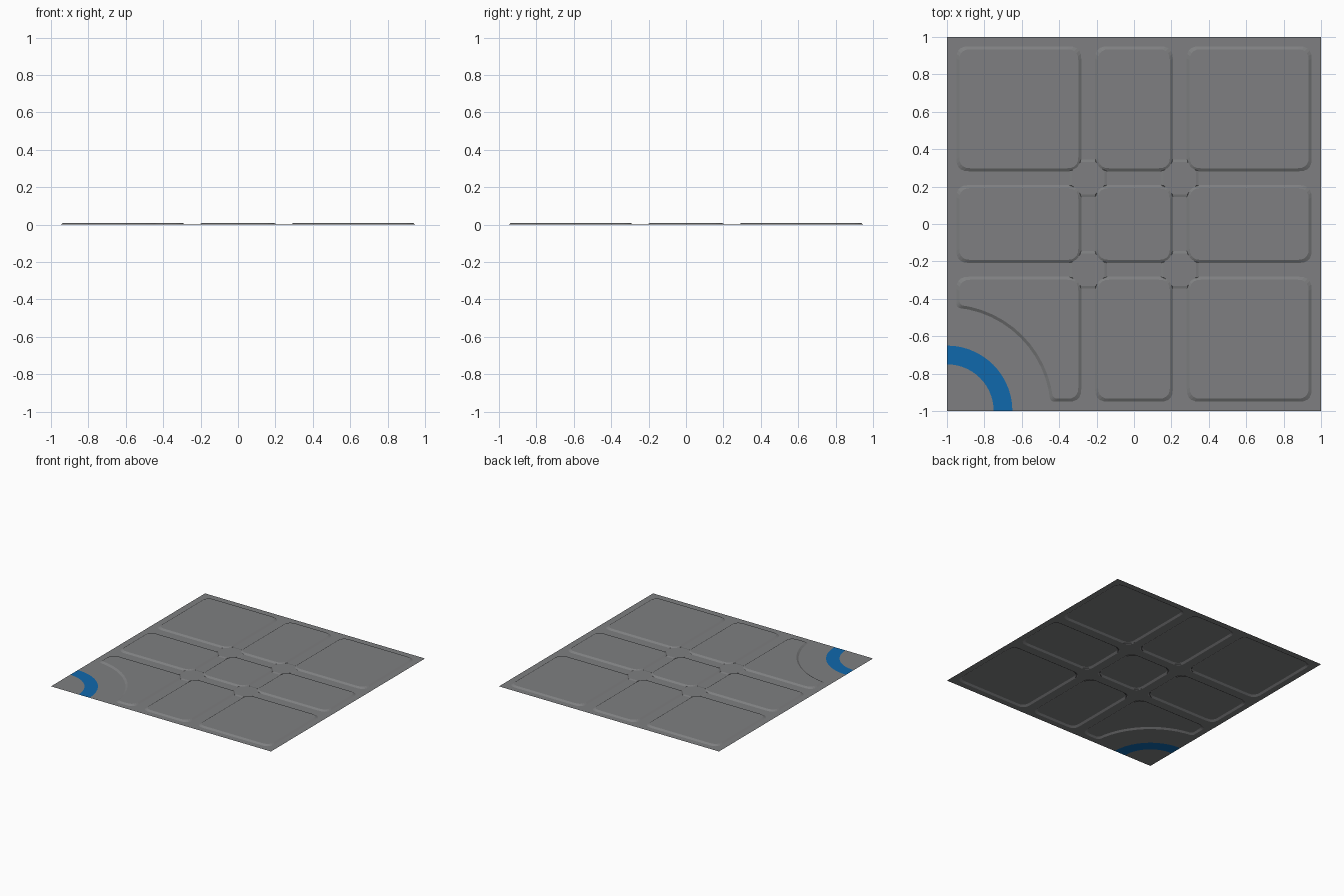
import bpy, bmesh, math
from mathutils import Vector

if "Cube" in bpy.data.objects:
    bpy.data.objects.remove(bpy.data.objects["Cube"])

H, PAD_H, SLOPE = 0.01, 0.004, 0.016   # panel height, junction height, edge slope width
BANDS = [(-0.95, -0.282), (-0.208, 0.208), (0.282, 0.95)]


def material(name, rgb):
    m = bpy.data.materials.new(name)
    m.diffuse_color = (*rgb, 1)
    m.use_nodes = True
    m.node_tree.nodes["Principled BSDF"].inputs["Base Color"].default_value = m.diffuse_color
    return m


grey = material("floor grey", (0.21, 0.213, 0.218))
blue = material("stripe blue", (0.005, 0.138, 0.415))


def finish(bm, name, mat):
    # every face of this open sheet looks upwards
    bm.normal_update()
    for f in bm.faces:
        if f.normal.z < 0:
            f.normal_flip()
    me = bpy.data.meshes.new(name)
    bm.to_mesh(me)
    bm.free()
    me.materials.append(mat)
    bpy.context.collection.objects.link(bpy.data.objects.new(name, me))


def loop(bm, pts, z=0.0):
    vs = [bm.verts.new((p[0], p[1], z)) for p in pts]
    edges = [bm.edges.new((vs[i - 1], vs[i])) for i in range(len(vs))]
    return vs, edges


def arc(r, a0=0.0, a1=math.pi / 2, n=14):
    # arc around the front left corner
    return [(-1 + r * math.cos(a0 + (a1 - a0) * i / n),
             -1 + r * math.sin(a0 + (a1 - a0) * i / n)) for i in range(n + 1)]


def rounded(pts, radii, n=5):
    out = []
    for i, (p, r) in enumerate(zip(pts, radii)):
        p = Vector(p)
        if r == 0:
            out.append(p)
            continue
        a = p + (Vector(pts[i - 1]) - p).normalized() * r
        b = p + (Vector(pts[(i + 1) % len(pts)]) - p).normalized() * r
        for k in range(n + 1):
            t = k / n
            out.append(a * (1 - t) ** 2 + p * 2 * t * (1 - t) + b * t * t)
    return out


def panel_outline(cx, cy, d):
    (x0, x1), (y0, y1) = BANDS[cx], BANDS[cy]
    x0, x1, y0, y1 = x0 + d, x1 - d, y0 + d, y1 - d
    r = 0.065 - d * 0.4
    if cx == 0 and cy == 0:
        # corner panel cut by a quarter circle
        R = 0.555 + d
        a = math.asin((0.05 + d) / R)
        cut = arc(R, a, math.pi / 2 - a, 12)[::-1]
        return rounded(cut + [(x1, y0), (x1, y1), (x0, y1)],
                       [0.025] + [0] * 11 + [0.025, r, r, r])
    return rounded([(x0, y0), (x1, y0), (x1, y1), (x0, y1)], [r] * 4)


def raised(name, low, high, z, mat):
    # sloped rim with a flat top
    bm = bmesh.new()
    a, _ = loop(bm, low)
    b, _ = loop(bm, high, z)
    for i in range(len(a)):
        bm.faces.new((a[i - 1], a[i], b[i], b[i - 1]))
    bmesh.ops.triangulate(bm, faces=[bm.faces.new(b)])
    finish(bm, name, mat)


# Nine raised panels
outlines = []
for cx in range(3):
    for cy in range(3):
        low = panel_outline(cx, cy, 0)
        outlines.append(low)
        raised(f"panel_{cx}_{cy}", low, panel_outline(cx, cy, SLOPE), H, grey)

# Floor sheet with openings below the panels
bm = bmesh.new()
edges = loop(bm, arc(0.35)[::-1] + [(1, -1), (1, 1), (-1, 1)])[1]
for o in outlines:
    edges += loop(bm, o)[1]
bmesh.ops.triangle_fill(bm, edges=edges, use_beauty=True, normal=(0, 0, 1))
finish(bm, "floor_grooves", grey)

# Painted quarter ring and the floor inside it
bm = bmesh.new()
outer, _ = loop(bm, arc(0.35))
inner, _ = loop(bm, arc(0.25))
for i in range(1, len(outer)):
    bm.faces.new((inner[i - 1], outer[i - 1], outer[i], inner[i]))
bmesh.ops.delete(bm, geom=[e for e in bm.edges if not e.link_faces], context='EDGES')
finish(bm, "blue_ring", blue)

bm = bmesh.new()
vs, _ = loop(bm, arc(0.25) + [(-1, -1)])
bm.faces.new(vs)
finish(bm, "corner_floor", grey)


# Low cross-shaped junctions where the grooves meet
def cross(x, y, d):
    w, e = 0.04, 0.1 - d
    pts = []
    for k in range(4):
        c, s = round(math.cos(k * math.pi / 2)), round(math.sin(k * math.pi / 2))
        quarter = [(e, -w), (e, w)] + [
            tuple(q) for q in (Vector((0.092, w)), Vector((0.062, 0.062)), Vector((w, 0.092)))
        ][1:2]
        pts += [(x + px * c - py * s, y + px * s + py * c) for px, py in quarter]
    return pts


for i, x in enumerate((-0.245, 0.245)):
    for j, y in enumerate((-0.245, 0.245)):
        raised(f"groove_junction_{i}_{j}", cross(x, y, 0), cross(x, y, 0.014), PAD_H, grey)
